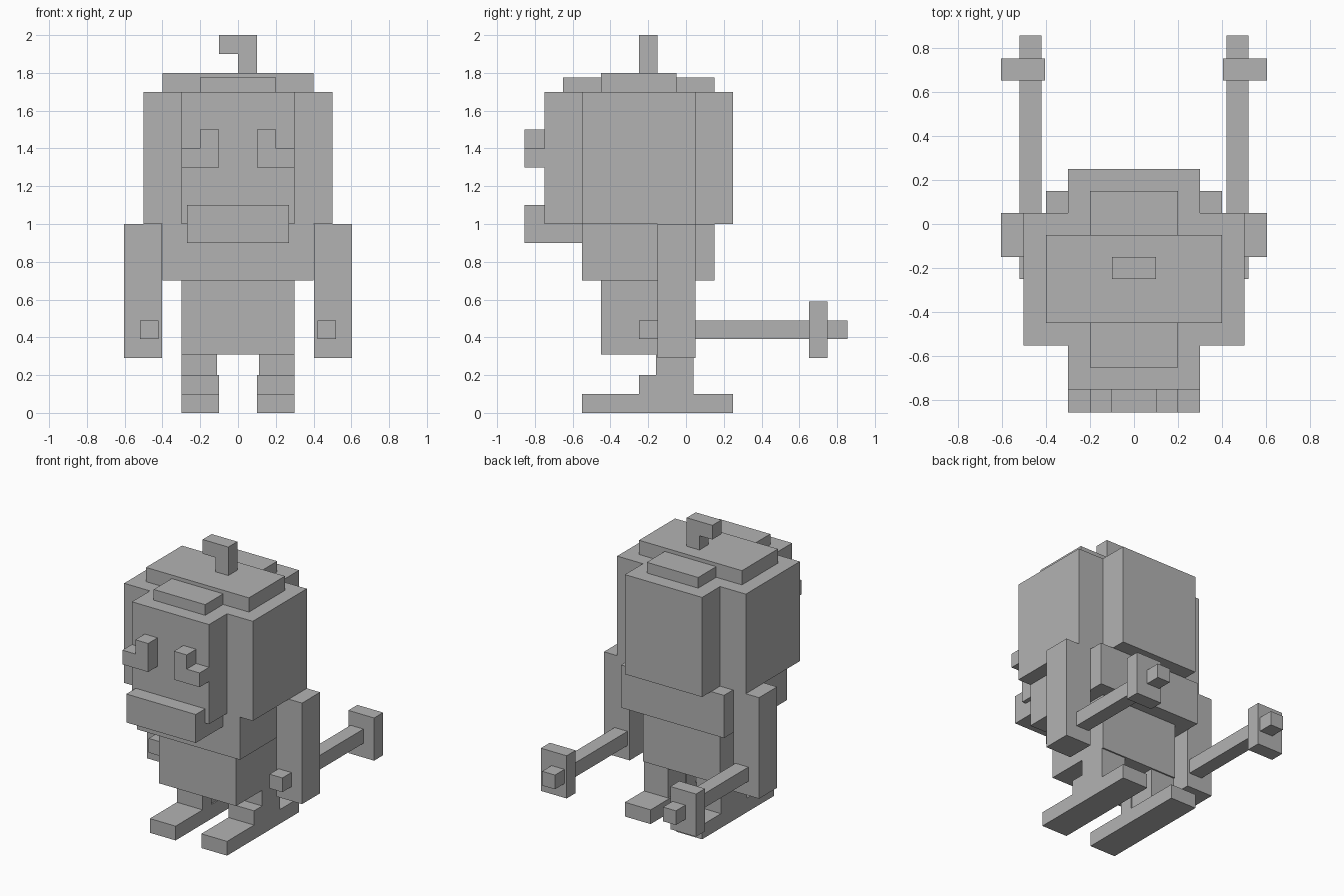
import bpy
import bmesh

if "Cube" in bpy.data.objects:
    bpy.data.objects.remove(bpy.data.objects["Cube"])

grey = bpy.data.materials.new("plain_grey")
grey.diffuse_color = (0.45, 0.45, 0.45, 1.0)
grey.use_nodes = True
grey.node_tree.nodes["Principled BSDF"].inputs["Base Color"].default_value = grey.diffuse_color


def blocks(name, *boxes):
    """One object from boxes given as (x0, x1, y0, y1, z0, z1)."""
    bm = bmesh.new()
    for x0, x1, y0, y1, z0, z1 in boxes:
        for v in bmesh.ops.create_cube(bm, size=1)["verts"]:
            v.co.x = x0 if v.co.x < 0 else x1
            v.co.y = y0 if v.co.y < 0 else y1
            v.co.z = z0 if v.co.z < 0 else z1
    mesh = bpy.data.meshes.new(name)
    bm.to_mesh(mesh)
    bm.free()
    mesh.materials.append(grey)
    obj = bpy.data.objects.new(name, mesh)
    bpy.context.collection.objects.link(obj)
    return obj


def pair(name, *boxes):
    """The same boxes on the right and mirrored on the left."""
    blocks(name + "_right", *boxes)
    blocks(name + "_left", *[(-b[1], -b[0]) + b[2:] for b in boxes])


# Head: a wide block crossed by a deep one
blocks("head_wide", (-0.5, 0.5, -0.55, 0.05, 1.0, 1.7))
blocks("head_deep", (-0.3, 0.3, -0.75, 0.25, 1.0, 1.7))

# Stepped crown and bent stalk
blocks("crown_wide", (-0.4, 0.4, -0.45, -0.05, 1.7, 1.8))
blocks("crown_deep", (-0.2, 0.2, -0.65, 0.15, 1.7, 1.775))
blocks("stalk", (0.0, 0.1, -0.25, -0.15, 1.8, 2.0),
       (-0.1, 0.0, -0.25, -0.15, 1.9, 2.0))

# Face
pair("eye", (0.1, 0.3, -0.855, -0.75, 1.3, 1.4),
     (0.1, 0.2, -0.855, -0.75, 1.4, 1.5))
blocks("mouth", (-0.27, 0.27, -0.855, -0.55, 0.9, 1.1))

# Body
blocks("chest", (-0.4, 0.4, -0.55, 0.15, 0.7, 1.0))
blocks("belly", (-0.3, 0.3, -0.45, 0.05, 0.31, 0.7))

# Arms, each holding a rod with a cross guard
pair("arm", (0.403, 0.603, -0.15, 0.05, 0.29, 1.0))
pair("rod", (0.42, 0.52, -0.25, 0.855, 0.39, 0.49))
pair("rod_guard", (0.403, 0.603, 0.65, 0.75, 0.29, 0.59))

# Legs and feet
pair("leg", (0.11, 0.3, -0.16, 0.04, 0.1, 0.31))
pair("ankle", (0.1, 0.3, -0.25, -0.15, 0.1, 0.2))
pair("foot", (0.1, 0.3, -0.55, 0.25, 0.0, 0.1))
